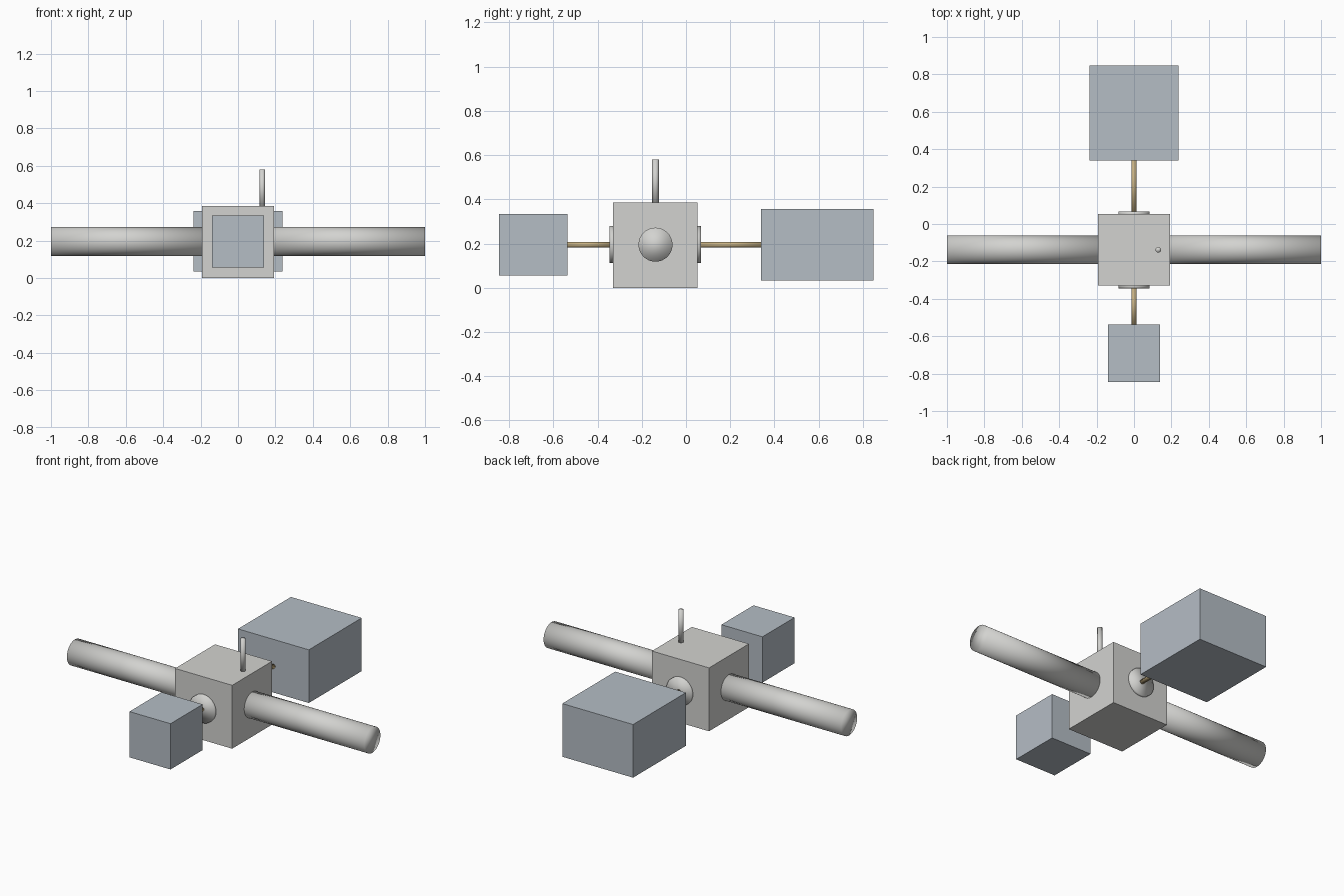
import bpy
from math import pi

if "Cube" in bpy.data.objects:
    bpy.data.objects.remove(bpy.data.objects["Cube"])


def material(name, rgb):
    m = bpy.data.materials.new(name)
    m.diffuse_color = (*rgb, 1)
    m.use_nodes = True
    m.node_tree.nodes["Principled BSDF"].inputs["Base Color"].default_value = m.diffuse_color
    return m


GREY = material("light_grey", (0.65, 0.65, 0.63))
BLUE = material("blue_grey", (0.46, 0.51, 0.56))
TAN = material("tan_metal", (0.56, 0.43, 0.22))
CY, CZ = -0.138, 0.195  # centre of the hub


def box(name, lo, hi, mat):
    bpy.ops.mesh.primitive_cube_add(size=1, location=[(a + b) / 2 for a, b in zip(lo, hi)])
    ob = bpy.context.object
    ob.name = name
    ob.scale = [b - a for a, b in zip(lo, hi)]
    bpy.ops.object.transform_apply(location=False, rotation=False, scale=True)
    ob.data.materials.append(mat)


def rod(name, axis, start, end, radius, centre, mat, sides=32):
    """Smooth capped cylinder along one axis; centre gives the other coordinates."""
    loc = list(centre)
    loc["xyz".index(axis)] = (start + end) / 2
    rot = {"x": (0, pi / 2, 0), "y": (pi / 2, 0, 0), "z": (0, 0, 0)}[axis]
    bpy.ops.mesh.primitive_cylinder_add(vertices=sides, radius=radius, depth=abs(end - start),
                                        location=loc, rotation=rot)
    ob = bpy.context.object
    ob.name = name
    bpy.ops.object.shade_smooth()
    ob.data.materials.append(mat)


# Central hub and the two blocks held in front and behind
box("hub", (-0.192, -0.33, 0), (0.192, 0.053, 0.385), GREY)
box("front_block", (-0.138, -0.845, 0.056), (0.138, -0.537, 0.334), BLUE)
box("rear_block", (-0.238, 0.34, 0.034), (0.238, 0.848, 0.357), BLUE)

# Side arms
for side, s in (("left", -1), ("right", 1)):
    rod(side + "_arm", "x", s * 0.18, s * 1.0, 0.077, (0, CY, CZ), GREY)

# Flanges on the hub and the thin shafts carrying the blocks
rod("front_flange", "y", -0.345, -0.32, 0.084, (0, 0, CZ), GREY)
rod("rear_flange", "y", 0.04, 0.068, 0.084, (0, 0, CZ), GREY)
rod("front_shaft", "y", -0.54, -0.34, 0.013, (0, 0, CZ), TAN, 16)
rod("rear_shaft", "y", 0.06, 0.345, 0.013, (0, 0, CZ), TAN, 16)

# Upright mast
rod("mast", "z", 0.37, 0.58, 0.015, (0.13, CY, 0), GREY, 16)
